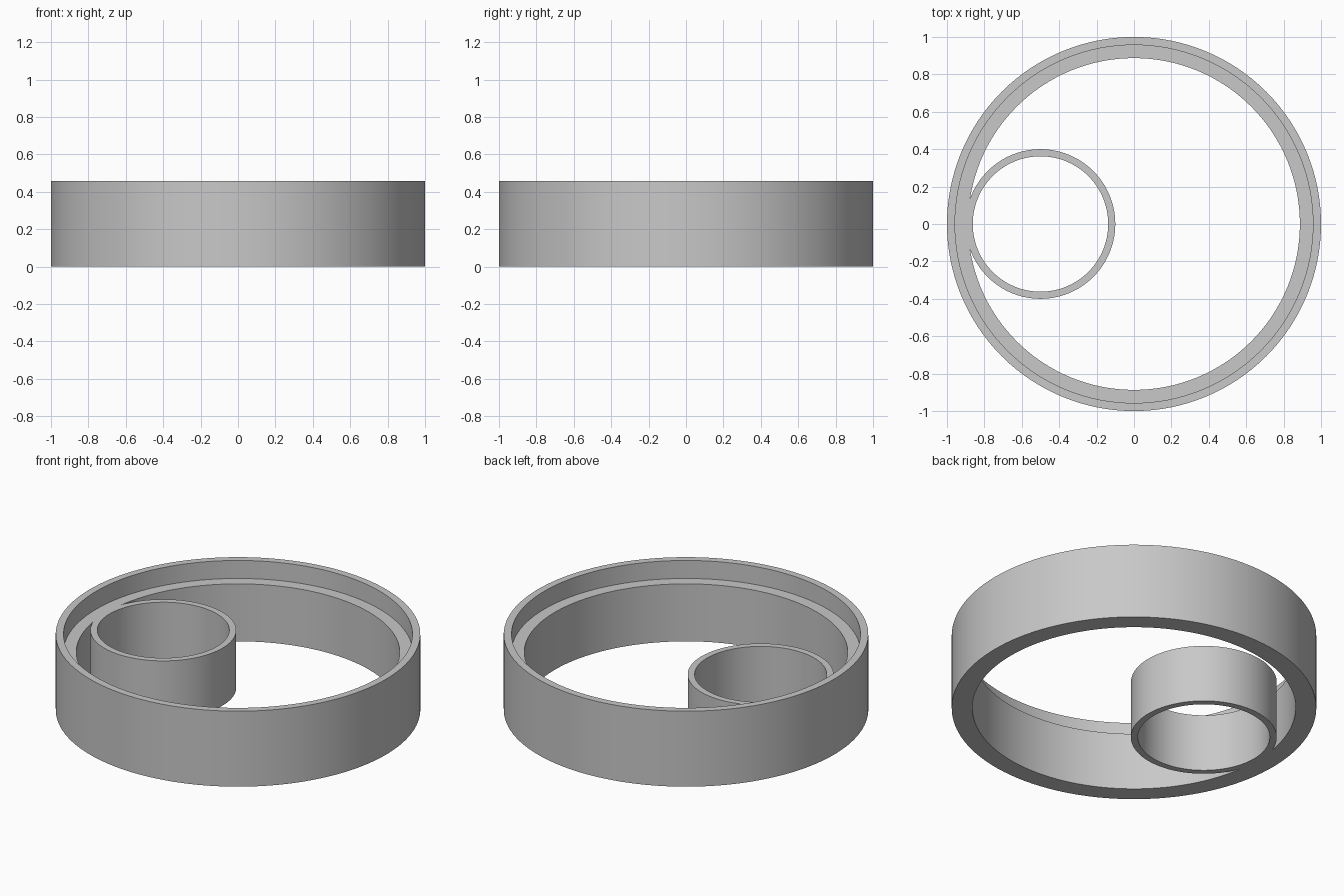
import bpy, bmesh, math

if "Cube" in bpy.data.objects:
    bpy.data.objects.remove(bpy.data.objects["Cube"], do_unlink=True)

SEGMENTS = 128
RIM_TOP, LEDGE = 0.457, 0.348
OUTER, RECESS, BORE = 1.0, 0.957, 0.887

grey = bpy.data.materials.new("light_grey")
grey.use_nodes = True
grey.diffuse_color = (0.58, 0.58, 0.58, 1)
grey.node_tree.nodes["Principled BSDF"].inputs["Base Color"].default_value = grey.diffuse_color


def lathe(name, profile, centre=(0, 0, 0)):
    """Revolve a closed (radius, height) profile around the z axis."""
    bm = bmesh.new()
    rings = []
    for i in range(SEGMENTS):
        a = math.tau * i / SEGMENTS
        rings.append([bm.verts.new((r * math.cos(a), r * math.sin(a), z)) for r, z in profile])
    n = len(profile)
    for i, ring in enumerate(rings):
        following = rings[(i + 1) % SEGMENTS]
        for j in range(n):
            k = (j + 1) % n
            bm.faces.new((ring[j], following[j], following[k], ring[k]))
    bmesh.ops.recalc_face_normals(bm, faces=bm.faces)
    mesh = bpy.data.meshes.new(name)
    bm.to_mesh(mesh)
    bm.free()
    mesh.materials.append(grey)
    obj = bpy.data.objects.new(name, mesh)
    obj.location = centre
    bpy.context.collection.objects.link(obj)
    return obj


# Large ring with a stepped ledge inside the rim
outer_ring = lathe("outer_ring", [
    (OUTER, 0), (OUTER, RIM_TOP), (RECESS, RIM_TOP),
    (RECESS, LEDGE), (BORE, LEDGE), (BORE, 0)])

# Small off-centre tube, flush with the ledge
inner_tube = lathe("inner_tube", [
    (0.4, 0), (0.4, LEDGE), (0.362, LEDGE), (0.362, 0)], (-0.5, 0, 0))

# Trim the tube where it runs into the large ring's wall
trimmer = lathe("tube_trimmer", [(BORE, -0.2), (BORE, 0.8), (1.3, 0.8), (1.3, -0.2)])
trimmer.hide_render = True
cut = inner_tube.modifiers.new("trim", "BOOLEAN")
cut.operation = "DIFFERENCE"
cut.solver = "EXACT"
cut.object = trimmer
bpy.context.view_layer.update()
graph = bpy.context.evaluated_depsgraph_get()
trimmed = bpy.data.meshes.new_from_object(inner_tube.evaluated_get(graph))
inner_tube.modifiers.clear()
inner_tube.data = trimmed
bpy.data.objects.remove(trimmer, do_unlink=True)

# Smooth curved walls, sharp rims
bpy.ops.object.select_all(action="DESELECT")
for part in (outer_ring, inner_tube):
    part.select_set(True)
bpy.context.view_layer.objects.active = outer_ring
bpy.ops.object.shade_smooth_by_angle(angle=math.radians(30))
